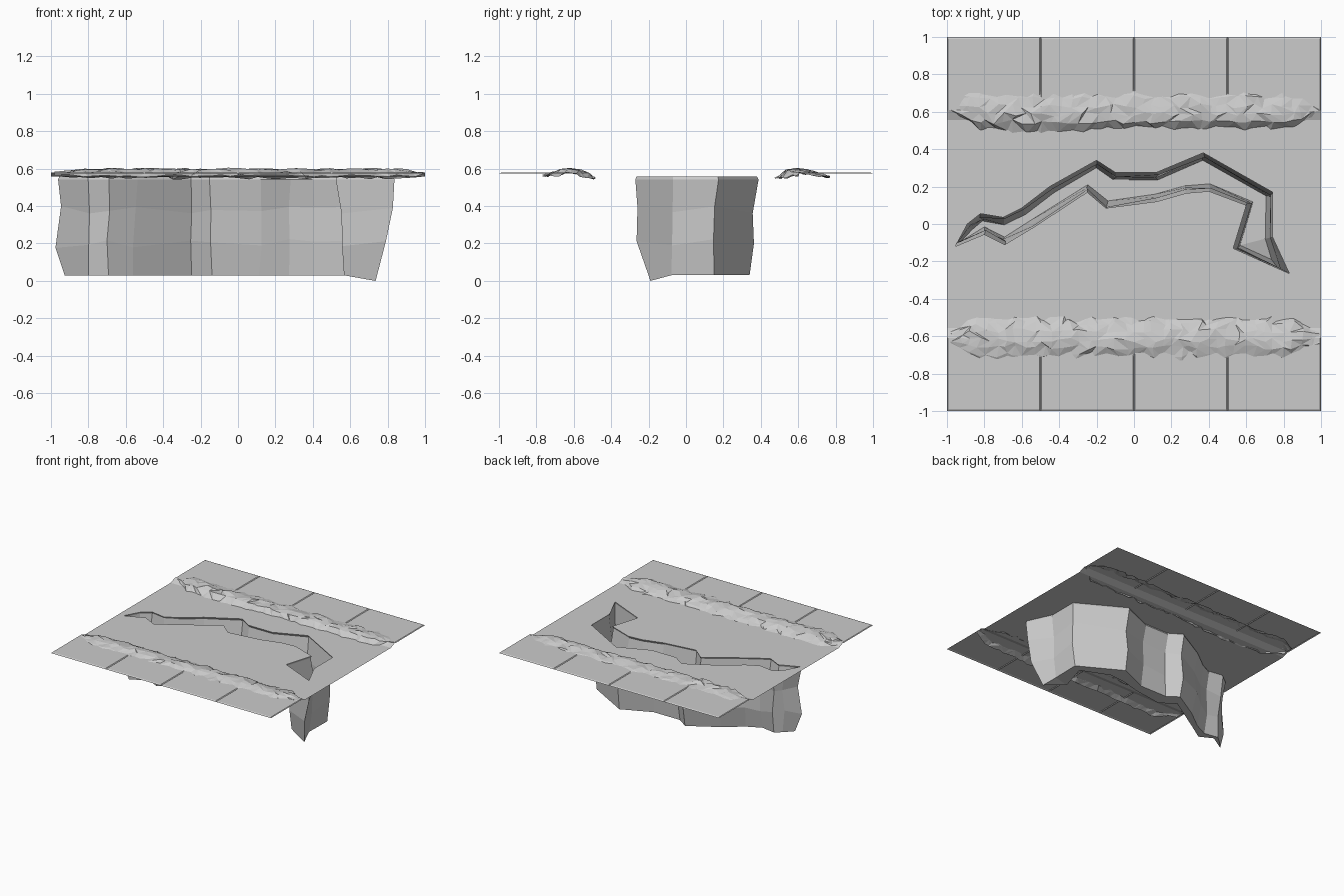
import bpy, math, random
from mathutils import Vector
from mathutils.geometry import tessellate_polygon

if "Cube" in bpy.data.objects:
    bpy.data.objects.remove(bpy.data.objects["Cube"])

random.seed(4)
ROAD_Z, WALK_Z = 0.557, 0.579
ROAD_Y, WALK_Y = 0.555, 0.61


def make(name, verts, faces):
    me = bpy.data.meshes.new(name)
    me.from_pydata([tuple(v) for v in verts], [], faces)
    me.update()
    ob = bpy.data.objects.new(name, me)
    bpy.context.collection.objects.link(ob)
    return ob


# Outline of the crack, clockwise from its left tip
crack = [(-.955, -.12), (-.89, 0), (-.82, .055), (-.70, .035), (-.60, .085),
         (-.45, .20), (-.20, .34), (-.10, .275), (.12, .275), (.37, .38),
         (.74, .17), (.74, -.07), (.83, -.265), (.53, -.13), (.60, .10),
         (.40, .175), (.28, .165), (.12, .12), (-.15, .085), (-.25, .17),
         (-.54, -.02), (-.69, -.11), (-.80, -.055)]
crack = [Vector(p) for p in crack]
n = len(crack)


def inset(pts, d):
    out = []
    for i, p in enumerate(pts):
        a = (p - pts[i - 1]).normalized()
        b = (pts[(i + 1) % n] - p).normalized()
        m = Vector((a.y + b.y, -a.x - b.x))
        out.append(p + m.normalized() * d)
    return out


# Road surface with the crack cut out
rect = [Vector((-1, -ROAD_Y, ROAD_Z)), Vector((1, -ROAD_Y, ROAD_Z)),
        Vector((1, ROAD_Y, ROAD_Z)), Vector((-1, ROAD_Y, ROAD_Z))]
hole = [p.to_3d() + Vector((0, 0, ROAD_Z)) for p in crack]
make("road", rect + hole, tessellate_polygon([rect, hole]))

# Crack walls and floor: stacked rings leaning inwards
verts = []
for z, d, jit in ((ROAD_Z, 0, 0), (.542, -.008, 0), (.38, .016, .01),
                  (.20, .018, .014), (.03, .04, 0)):
    for p in inset(crack, d):
        jz = random.uniform(-1, 1) * jit * 2
        verts.append(Vector((p.x + random.uniform(-jit, jit),
                             p.y + random.uniform(-jit, jit), z + jz)))
# Pull the right tip of the floor down to the ground
verts[4 * n + 12] = Vector((.735, -.19, 0))
verts[3 * n + 12].x = .79
verts[3 * n].x = -.975
faces = [(r * n + i, r * n + (i + 1) % n, (r + 1) * n + (i + 1) % n, (r + 1) * n + i)
         for r in range(4) for i in range(n)]
faces += [tuple(4 * n + k for k in t)
          for t in tessellate_polygon([[Vector((v.x, v.y, 0)) for v in verts[4 * n:]]])]
make("crack_walls", verts, faces)


# Pavement slabs with narrow chamfered joints
def pavement(name, s):
    verts, faces = [], []
    c = .006
    for k in range(4):
        x0, x1 = -1 + k * .5, -.5 + k * .5
        b = len(verts)
        for e, z in ((0, WALK_Z - .005), (c, WALK_Z)):
            verts += [(x0 + e, s * WALK_Y, z), (x1 - e, s * WALK_Y, z),
                      (x1 - e, s * (1 - e * 2), z), (x0 + e, s * (1 - e * 2), z)]
        faces.append((b + 4, b + 5, b + 6, b + 7))
        for i in (1, 2, 3):
            j = (i + 1) % 4
            faces.append((b + i, b + j, b + 4 + j, b + 4 + i))
    make(name, verts, [f if s > 0 else f[::-1] for f in faces])
    # Sloped kerb between the road and the slabs
    kerb = [(-1, s * ROAD_Y, ROAD_Z), (1, s * ROAD_Y, ROAD_Z),
            (1, s * WALK_Y, WALK_Z), (-1, s * WALK_Y, WALK_Z)]
    make(name.replace("pavement", "kerb"), kerb, [(0, 1, 2, 3)[::int(s)]])


pavement("pavement_back", 1)
pavement("pavement_front", -1)


# Broken rubble strip lying along each kerb
def rubble(name, profile, sway):
    cols, m = 40, len(profile)
    mid = sum(y for y, z in profile) / m
    verts, faces = [], []
    for i in range(cols + 1):
        t = i / cols
        x = -.98 + 1.97 * t
        end = min(1, .35 + min(t, 1 - t) * 9)
        for j, (y, z) in enumerate(profile):
            yy = mid + (y - mid) * end + random.uniform(-.013, .013)
            if j == 0:
                yy += sway(x) * end
            zz = .568 + (z - .568) * end + random.uniform(-.007, .007)
            verts.append((x + random.uniform(-.018, .018) * (0 < i < cols), yy, zz))
    for i in range(cols):
        for j in range(m - 1):
            a, b, c, d = i * m + j, (i + 1) * m + j, (i + 1) * m + j + 1, i * m + j + 1
            faces += [(a, b, c), (a, c, d)] if random.random() < .5 else [(a, b, d), (b, c, d)]
    make(name, verts, faces)


rubble("rubble_back",
       [(.51, .55), (.545, .59), (.585, .598), (.63, .593), (.68, .582), (.72, .568), (.76, .556)],
       lambda x: -.03 * math.exp(-((x + .5) / .25) ** 2))
rubble("rubble_front",
       [(-.75, .562), (-.70, .580), (-.66, .594), (-.62, .599), (-.57, .590), (-.53, .571), (-.495, .549)],
       lambda x: -.01 * math.sin(x * 5))
